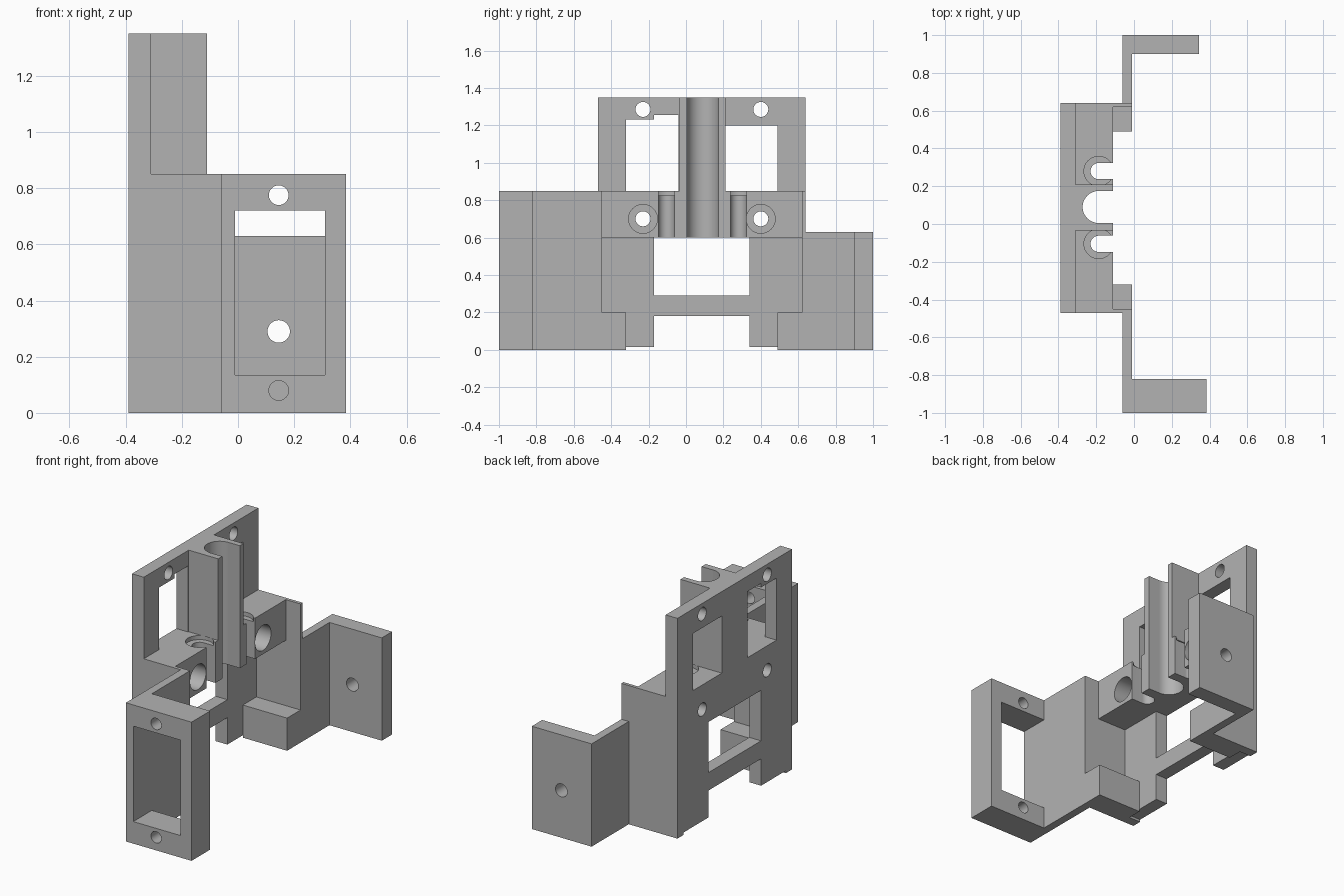
import bpy
import math
from mathutils import Vector

if "Cube" in bpy.data.objects:
    bpy.data.objects.remove(bpy.data.objects["Cube"], do_unlink=True)

grey = bpy.data.materials.new("plain grey")
grey.use_nodes = True
grey.diffuse_color = (0.45, 0.45, 0.45, 1)
grey.node_tree.nodes["Principled BSDF"].inputs["Base Color"].default_value = grey.diffuse_color


def box(name, x, y, z):
    """Box from its (low, high) range on each axis."""
    bpy.ops.mesh.primitive_cube_add(size=1)
    ob = bpy.context.object
    ob.name = name
    for v in ob.data.vertices:
        v.co = Vector([lo + (hi - lo) * (c + 0.5) for c, (lo, hi) in zip(v.co, (x, y, z))])
    ob.data.materials.append(grey)
    return ob


def rod(axis, centre, radius, length):
    """Round cutter along one axis."""
    turn = {"x": (0, math.pi / 2, 0), "y": (math.pi / 2, 0, 0), "z": (0, 0, 0)}[axis]
    bpy.ops.mesh.primitive_cylinder_add(vertices=48, radius=radius, depth=length,
                                        location=centre, rotation=turn)
    bpy.context.object.data.materials.append(grey)
    return bpy.context.object


def cut(ob, cutters):
    """Subtract the cutters from the part, then remove them."""
    for c in cutters:
        c.hide_render = True
        mod = ob.modifiers.new("cut", "BOOLEAN")
        mod.operation = "DIFFERENCE"
        mod.solver = "EXACT"
        mod.object = c
    bpy.context.view_layer.update()
    mesh = bpy.data.meshes.new_from_object(ob.evaluated_get(bpy.context.evaluated_depsgraph_get()))
    ob.modifiers.clear()
    ob.data = mesh
    for c in cutters:
        bpy.data.objects.remove(c, do_unlink=True)
    bpy.ops.object.select_all(action="DESELECT")
    ob.select_set(True)
    bpy.context.view_layer.objects.active = ob
    bpy.ops.object.shade_smooth_by_angle(angle=math.radians(30))


BACK, FACE, FRONT, RIM = -0.39, -0.31, -0.11, -0.01
THRU = (-0.5, -0.2)
SCREWS = (-0.23, 0.40)
SLOT_X = -0.187


def slot(y, radius):
    """Round-bottomed vertical slot open towards +x."""
    return [rod("z", (SLOT_X, y, 1), radius, 1.5),
            box("slot_cutter", (SLOT_X, 0), (y - radius, y + radius), (0.25, 1.75))]


# Upright plate with windows, bottom notch and screw holes
plate = box("back_plate", (BACK, FACE), (-0.47, 0.64), (0, 1.35))
openings = [((-0.32, -0.17), (0.85, 1.23)), ((-0.17, -0.04), (0.85, 1.255)),
            ((0.21, 0.49), (0.85, 1.20)), ((-0.17, 0.34), (0.29, 0.60)),
            ((-0.17, 0.34), (-0.1, 0.18)), ((-0.41, 0.58), (-0.1, 0.015))]
cut(plate, [box("opening", THRU, y, z) for y, z in openings]
    + [rod("x", (FACE, y, z), 0.04, 0.4) for y in SCREWS for z in (0.70, 1.285)])

# Cross block with rod slots, seats and screw bores
block = box("cross_block", (FACE, FRONT), (-0.45, 0.62), (0.60, 0.85))
cutters = slot(0.09, 0.085)
for y in (-0.105, 0.28):
    cutters += slot(y, 0.043)
    cutters.append(rod("z", (SLOT_X, y, 0.875), 0.078, 0.1))
for y in SCREWS:
    cutters.append(rod("x", (-0.2, y, 0.70), 0.04, 0.5))
    cutters.append(rod("x", (-0.15, y, 0.70), 0.077, 0.2))
cut(block, cutters)

# Slotted tower above the block
tower = box("slotted_tower", (FACE, FRONT), (-0.035, 0.21), (0.85, 1.35))
cut(tower, slot(0.09, 0.085))

# Thin cheeks and feet closing both ends of the pocket
for side, cheek, foot in (("front", (-0.47, -0.45), (-0.45, -0.32)),
                          ("rear", (0.62, 0.64), (0.49, 0.62))):
    box(side + "_cheek", (FACE, RIM), cheek, (0, 0.85))
    box(side + "_foot", (FACE, RIM), foot, (0, 0.20))

# Side walls reaching out to the end flanges
box("front_wall", (-0.06, RIM), (-0.82, -0.47), (0, 0.85))
box("rear_wall", (-0.06, RIM), (0.64, 0.90), (0, 0.63))

# Front frame with a rectangular window and two screw holes
frame = box("front_frame", (-0.06, 0.385), (-1, -0.82), (0, 0.85))
cut(frame, [box("window", (RIM, 0.31), (-1.1, -0.7), (0.135, 0.72))]
    + [rod("y", (0.145, -0.9, z), 0.035, 0.5) for z in (0.08, 0.775)])

# Rear flange with one hole
flange = box("rear_flange", (-0.06, 0.345), (0.90, 1), (0, 0.63))
cut(flange, [rod("y", (0.145, 0.95, 0.29), 0.04, 0.4)])
